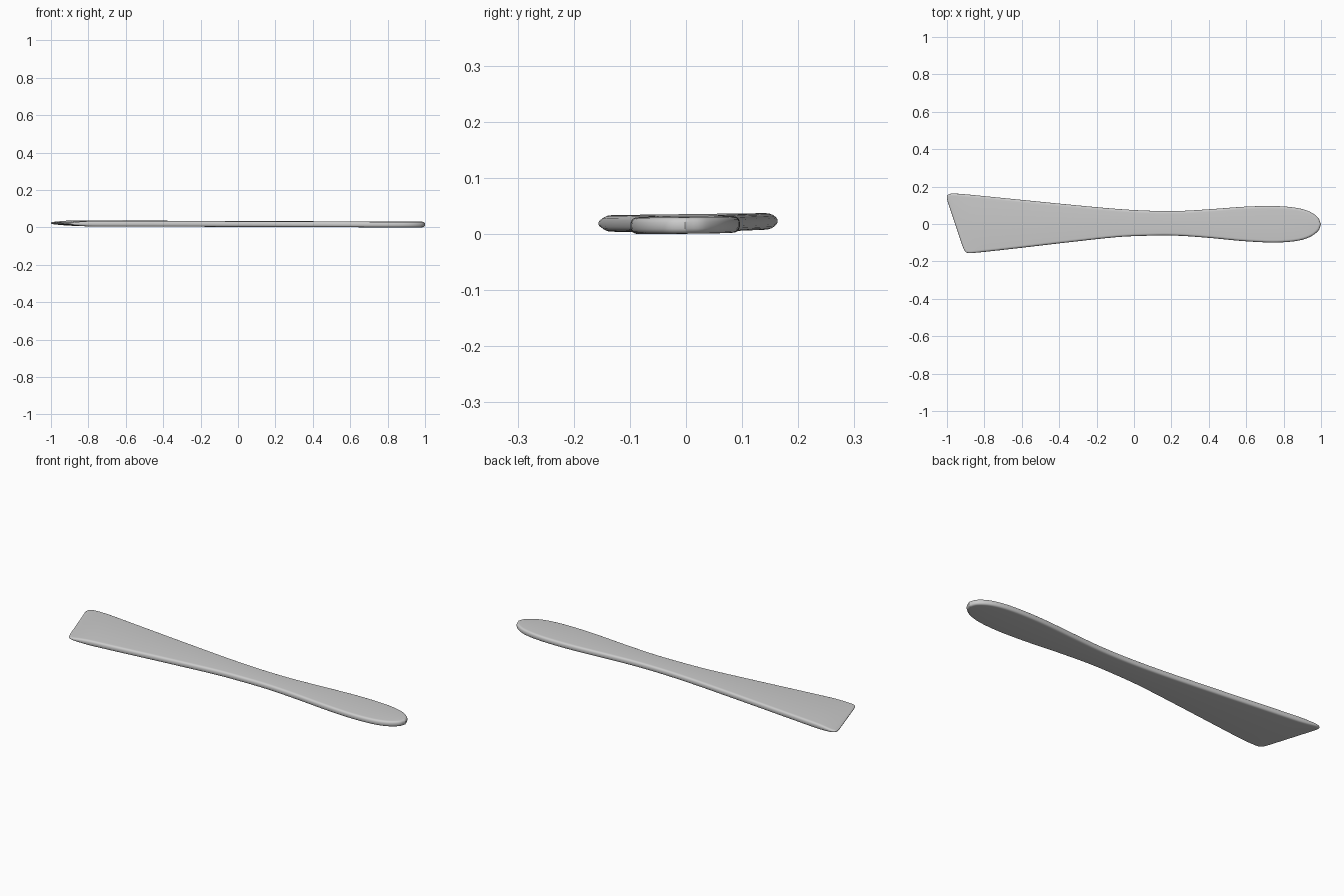
import bpy, bmesh, math
from mathutils import Vector

if "Cube" in bpy.data.objects:
    bpy.data.objects.remove(bpy.data.objects["Cube"])

# Outline: matching points on both long sides, slanted blade tip to rounded handle end
UPPER = [(-0.998, 0.125), (-1.0, 0.146), (-0.992, 0.158), (-0.97, 0.163), (-0.93, 0.161),
         (-0.85, 0.154), (-0.68, 0.137), (-0.42, 0.111), (-0.12, 0.083), (0.08, 0.071),
         (0.25, 0.07), (0.42, 0.08), (0.6, 0.093), (0.74, 0.096), (0.85, 0.089),
         (0.93, 0.07), (0.982, 0.036), (1.0, -0.002)]
LOWER = [(-0.918, -0.115), (-0.908, -0.138), (-0.898, -0.151), (-0.877, -0.156), (-0.84, -0.153),
         (-0.76, -0.145), (-0.6, -0.127), (-0.36, -0.099), (-0.1, -0.071), (0.06, -0.063),
         (0.22, -0.062), (0.4, -0.074), (0.58, -0.091), (0.74, -0.099), (0.86, -0.092),
         (0.935, -0.072), (0.984, -0.038), (1.0, -0.002)]


def spline(pts, sub=5):
    p = [Vector(q) for q in pts]
    p = [2 * p[0] - p[1]] + p + [2 * p[-1] - p[-2]]
    out = []
    for i in range(1, len(p) - 2):
        a, b, c, d = p[i - 1:i + 3]
        for k in range(sub):
            t = k / sub
            out.append(0.5 * (2 * b + (c - a) * t + (2 * a - 5 * b + 4 * c - d) * t * t
                              + (3 * b - a - 3 * c + d) * t ** 3))
    return out + [p[-2]]


def mid_height(x, y):
    # slight tilt of the whole board
    return 0.0185 - 0.003 * x + 0.012 * y


def half_thickness(x, y):
    # blade thins toward its slanted tip
    d = max(0.0, (x + 0.957 + 0.333 * y) / 0.15)
    return 0.0148 * (0.3 + 0.7 * math.sin(min(d, 1.0) * math.pi / 2))


up, low = spline(UPPER), spline(LOWER)
n = len(up)
loop = up + low[-2::-1]
m = len(loop)
inward = []
for i in range(m):
    t = (loop[(i + 1) % m] - loop[i - 1]).normalized()
    inward.append(Vector((t.y, -t.x)))

# Rounded rim: stacked rings from bottom to top
bm = bmesh.new()
rings = []
STEPS = 10
for k in range(STEPS + 1):
    a = -math.pi / 2 + math.pi * k / STEPS
    s, c = math.sin(a), max(0.0, math.cos(a))
    inset = 0.014 * (1 - c ** 0.8)
    h = math.copysign(abs(s) ** 0.8, s)
    ring = []
    for p, v in zip(loop, inward):
        q = p + v * inset
        ring.append(bm.verts.new((q.x, q.y, mid_height(q.x, q.y) + h * half_thickness(q.x, q.y))))
    rings.append(ring)
for r0, r1 in zip(rings, rings[1:]):
    for i in range(m):
        j = (i + 1) % m
        bm.faces.new((r0[i], r0[j], r1[j], r1[i]))

# Broad top and bottom faces
for ring in (rings[0], rings[-1]):
    for i in range(n - 1):
        quad = [ring[i], ring[i + 1]]
        if i < n - 2:
            quad.append(ring[m - 2 - i])
        quad.append(ring[m - 1 - i])
        bm.faces.new(quad)
bmesh.ops.recalc_face_normals(bm, faces=bm.faces)

# Rest on the ground
low_z = min(v.co.z for v in bm.verts)
for v in bm.verts:
    v.co.z -= low_z

mesh = bpy.data.meshes.new("spatula")
bm.to_mesh(mesh)
bm.free()
obj = bpy.data.objects.new("spatula", mesh)
bpy.context.collection.objects.link(obj)
bpy.context.view_layer.objects.active = obj
obj.select_set(True)
bpy.ops.object.shade_smooth_by_angle(angle=math.radians(40))
